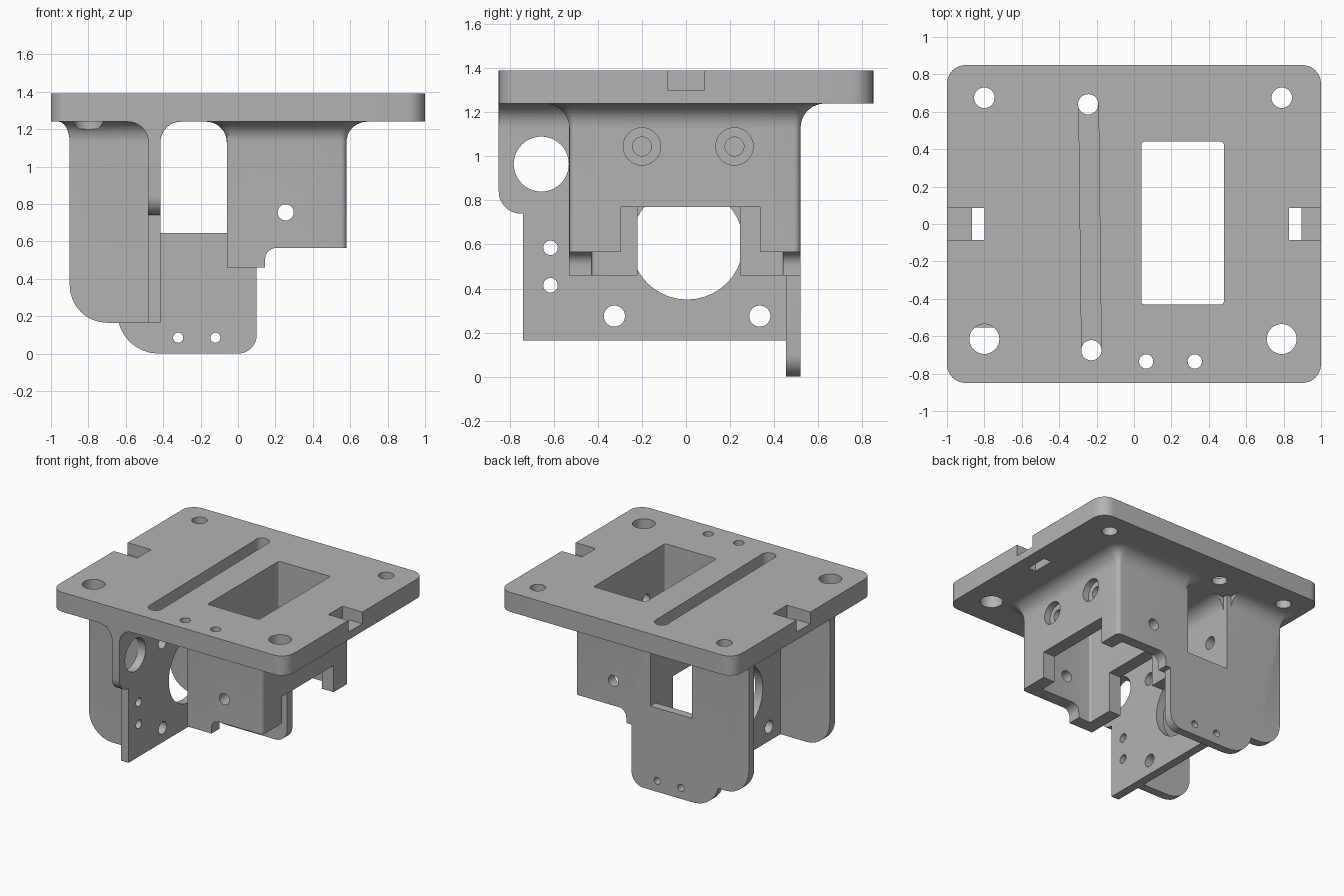
import bpy, bmesh, math
from mathutils import Vector

if "Cube" in bpy.data.objects:
    bpy.data.objects.remove(bpy.data.objects["Cube"], do_unlink=True)

grey = bpy.data.materials.new("plain grey")
grey.use_nodes = True
COLOUR = (0.45, 0.45, 0.45, 1)
grey.diffuse_color = COLOUR
grey.node_tree.nodes["Principled BSDF"].inputs["Base Color"].default_value = COLOUR

UNDER, TOP = 1.24, 1.39      # deck underside and top
FILLET = 0.11
AXES = {"x": lambda u, v, w: (w, u, v),
        "y": lambda u, v, w: (u, w, v),
        "z": lambda u, v, w: (u, v, w)}


def outline(corners, steps=8):
    """Polygon whose corners (u, v, radius) are rounded."""
    pts = []
    for i, (u, v, *r) in enumerate(corners):
        p = Vector((u, v))
        if not r or r[0] == 0:
            pts.append(p)
            continue
        a = (Vector(corners[i - 1][:2]) - p).normalized()
        b = (Vector(corners[(i + 1) % len(corners)][:2]) - p).normalized()
        half = a.angle(b) / 2
        centre = p + (a + b).normalized() * r[0] / math.sin(half)
        start = p + a * r[0] / math.tan(half) - centre
        end = p + b * r[0] / math.tan(half) - centre
        sweep = start.angle(end)
        for k in range(steps + 1):
            f = k / steps
            pts.append(centre + (start * math.sin((1 - f) * sweep)
                                 + end * math.sin(f * sweep)) / math.sin(sweep))
    return pts


def loft(name, rings):
    bm = bmesh.new()
    loops = [[bm.verts.new(p) for p in ring] for ring in rings]
    n = len(loops[0])
    for lo, hi in zip(loops, loops[1:]):
        for i in range(n):
            bm.faces.new((lo[i], lo[(i + 1) % n], hi[(i + 1) % n], hi[i]))
    bm.faces.new(loops[0][::-1])
    bm.faces.new(loops[-1])
    bmesh.ops.recalc_face_normals(bm, faces=bm.faces)
    mesh = bpy.data.meshes.new(name)
    bm.to_mesh(mesh)
    bm.free()
    mesh.materials.append(grey)
    ob = bpy.data.objects.new(name, mesh)
    bpy.context.collection.objects.link(ob)
    return ob


def prism(name, axis, corners, a, b):
    pts = outline(corners)
    return loft(name, [[AXES[axis](p.x, p.y, w) for p in pts] for w in (a, b)])


def rect(u0, u1, v0, v1, r=0):
    return [(u0, v0, r), (u1, v0, r), (u1, v1, r), (u0, v1, r)]


def block(name, x0, x1, y0, y1, z0, z1, r=0):
    return prism(name, "z", rect(x0, x1, y0, y1, r), z0, z1)


def hole(axis, u, v, r, a, b):
    pts = [(u + r * math.cos(math.tau * k / 40), v + r * math.sin(math.tau * k / 40))
           for k in range(40)]
    return prism("hole_cutter", axis, pts, a, b)


def flare(name, x0, x1, y0, y1, left, right, front, back, c=0.002):
    """Root fillet spreading each chosen side out to the deck underside."""
    rings = []
    for k in range(11):
        a = math.pi / 2 * min(k, 9) / 9
        t = 1 - math.cos(a)
        z = UNDER - FILLET * (1 - math.sin(a)) + (0.04 if k == 10 else 0)
        l, r, f, b = (t * s for s in (left, right, front, back))
        pts = outline([(x0 - l, y0 - f, c + min(l, f)), (x1 + r, y0 - f, c + min(r, f)),
                       (x1 + r, y1 + b, c + min(r, b)), (x0 - l, y1 + b, c + min(l, b))])
        rings.append([(p.x, p.y, z) for p in pts])
    return loft(name, rings)


# Deck
bracket = block("motor_bracket", -1, 1, -0.85, 0.85, UNDER, TOP, 0.1)
IN = UNDER + 0.04
solids, cutters = [], []

# Upright motor plate
solids.append(prism("motor_plate", "x",
                    [(-0.74, 0.165), (0.48, 0.165), (0.48, IN), (-0.85, IN),
                     (-0.85, 0.74, 0.1), (-0.74, 0.74)], -0.48, -0.415))
solids.append(flare("motor_plate_fillet", -0.48, -0.415, -0.85, 0.48, 0.11, 0.11, 0, 0))

# Front and back side flanges
for y0, y1 in ((-0.53, -0.465), (0.455, 0.52)):
    solids.append(prism("side_flange", "y",
                        [(-0.9, 0.165, 0.2), (-0.415, 0.165), (-0.415, IN), (-0.9, IN)]
                        if y0 > 0 else
                        [(-0.9, 0.165, 0.2), (-0.45, 0.165), (-0.45, IN), (-0.9, IN)], y0, y1))
    solids.append(flare("flange_fillet", -0.9, -0.45, y0, y1, 0.06, 0, 0.1, 0.1))

# Lower back panel
solids.append(prism("back_panel", "y",
                    [(-0.645, 0, 0.22), (0.1, 0, 0.1), (0.1, 0.645), (-0.645, 0.645)],
                    0.455, 0.52))

# Hollow box
solids.append(prism("box", "z", [(-0.06, -0.53), (0.58, -0.53, 0.03),
                                 (0.58, 0.52, 0.03), (-0.06, 0.52)], 0.46, IN))
solids.append(flare("box_fillet", -0.06, 0.58, -0.53, 0.52, 0.11, 0.11, 0.11, 0.11, 0.03))

# Box well, stepped underside and side wall openings
cutters.append(block("well", 0.04, 0.48, -0.43, 0.44, 0.3, 1.6, 0.015))
cutters.append(prism("step", "y", [(0.145, 0.3), (0.8, 0.3), (0.8, 0.565),
                                   (0.145, 0.565, 0.06)], -0.7, 0.7))
cutters.append(block("right_opening", 0.4, 0.7, -0.295, 0.335, 0.3, 0.77))
cutters.append(block("left_opening", -0.1, 0.1, -0.22, 0.245, 0.3, 0.77))
cutters.append(hole("y", 0.255, 0.755, 0.043, -0.7, 0.7))
for y in (-0.2, 0.22):
    cutters.append(hole("x", y, 1.045, 0.085, 0.53, 0.75))
    cutters.append(hole("x", y, 1.045, 0.043, 0.4, 0.75))

# Motor plate holes
plate_holes = [(0.005, 0.605, 0.255), (-0.657, 0.965, 0.125),
               (-0.615, 0.585, 0.033), (-0.615, 0.415, 0.033)]
plate_holes += [(y, z, 0.048) for y in (-0.325, 0.335) for z in (0.275, 0.935)]
for y, z, r in plate_holes:
    cutters.append(hole("x", y, z, r, -0.6, -0.3))

# Back panel holes
for x in (-0.32, -0.12):
    cutters.append(hole("y", x, 0.085, 0.027, 0.3, 0.7))

# Deck holes
for x, y, r in [(-0.8, 0.675, 0.055), (0.79, 0.675, 0.055), (-0.8, -0.615, 0.08),
                (0.79, -0.615, 0.08), (0.065, -0.735, 0.038), (0.325, -0.735, 0.038),
                (-0.245, 0.64, 0.054), (-0.228, -0.675, 0.054)]:
    cutters.append(hole("z", x, y, r, 1.2, 1.6))

# Deck groove and edge notches
cutters.append(prism("groove", "z", [(-0.28, -0.675), (-0.175, -0.675),
                                     (-0.19, 0.64), (-0.295, 0.64)], 1.29, 1.6))
for x0, x1, s0, s1 in ((-1.2, -0.8, -0.865, -0.8), (0.83, 1.2, 0.83, 0.895)):
    cutters.append(block("notch", x0, x1, -0.085, 0.085, 1.3, 1.6))
    cutters.append(block("notch_slot", s0, s1, -0.085, 0.085, 1.1, 1.6))

# Join the solids, then cut
bpy.context.view_layer.objects.active = bracket
for op, parts in (("UNION", solids), ("DIFFERENCE", cutters)):
    for part in parts:
        part.hide_render = True
        mod = bracket.modifiers.new(op, "BOOLEAN")
        mod.operation, mod.solver, mod.object = op, "EXACT", part
        bpy.ops.object.modifier_apply(modifier=mod.name)
        bpy.data.objects.remove(part, do_unlink=True)

bpy.ops.object.select_all(action="DESELECT")
bracket.select_set(True)
bpy.ops.object.shade_smooth_by_angle(angle=math.radians(30))
